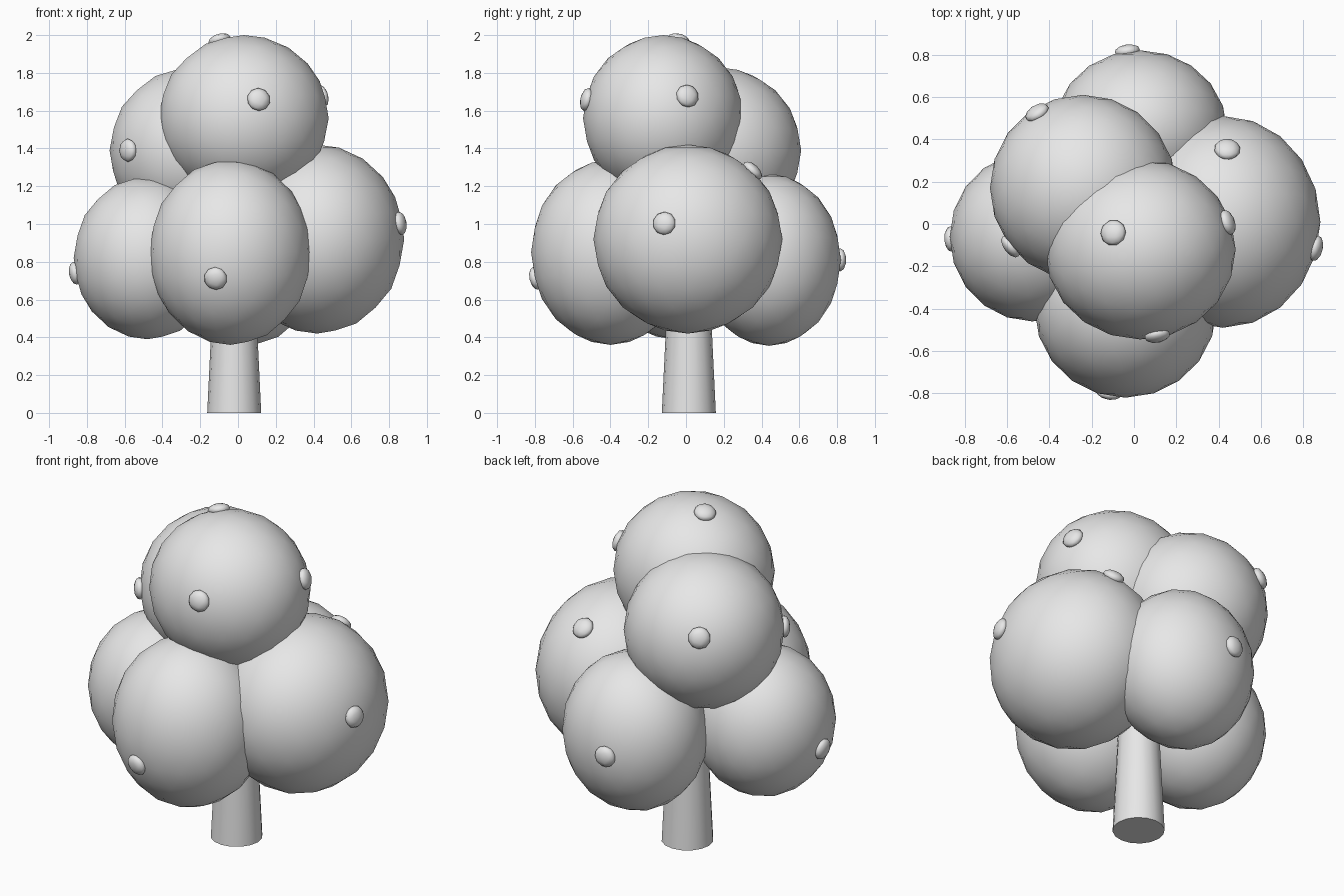
import bpy
from math import radians
from mathutils import Vector

cube = bpy.data.objects.get("Cube")
if cube:
    bpy.data.objects.remove(cube, do_unlink=True)

# One plain grey for the whole tree
grey = bpy.data.materials.new("plain_grey")
grey.use_nodes = True
colour = (0.8, 0.8, 0.8, 1)
grey.diffuse_color = colour
grey.node_tree.nodes["Principled BSDF"].inputs["Base Color"].default_value = colour


def finish(name, angle):
    obj = bpy.context.object
    obj.name = name
    obj.data.materials.append(grey)
    bpy.ops.object.transform_apply(location=False, rotation=True, scale=True)
    bpy.ops.object.shade_smooth_by_angle(angle=radians(angle))
    return obj


def ball(name, centre, radii, detail, rotation=(0, 0, 0)):
    bpy.ops.mesh.primitive_ico_sphere_add(
        subdivisions=detail, radius=1, location=centre, rotation=rotation)
    bpy.context.object.scale = radii
    return finish(name, 80)


# Tapered trunk reaching up into the leaves
bpy.ops.mesh.primitive_cone_add(
    vertices=16, radius1=0.143, radius2=0.095, depth=1, location=(-0.02, 0.015, 0.5))
finish("trunk", 40)

# Leaf clumps: centre, radii, and the fruit resting on each surface
clumps = {
    "top": ((0.03, -0.12, 1.56), (0.45, 0.425, 0.44),
            [(0.11, -0.53, 1.66), (0.45, 0.01, 1.68), (-0.1, -0.04, 1.98)]),
    "front": ((-0.04, -0.4, 0.85), (0.43, 0.42, 0.49),
              [(-0.12, -0.8, 0.71)]),
    "left": ((0.42, 0.01, 0.92), (0.46, 0.5, 0.5),
             [(0.84, -0.11, 1.0), (0.44, 0.35, 1.28)]),
    "right": ((-0.48, -0.06, 0.82), (0.39, 0.4, 0.43),
              [(-0.86, -0.07, 0.74)]),
    "back": ((0.03, 0.44, 0.81), (0.41, 0.38, 0.455),
             [(-0.03, 0.81, 0.81)]),
    "upper_back": ((-0.24, 0.17, 1.39), (0.44, 0.44, 0.44),
                   [(-0.6, -0.12, 1.39), (-0.46, 0.53, 1.53)]),
}

for place, (centre, radii, fruits) in clumps.items():
    ball(place + "_leaf_clump", centre, radii, 3)
    for number, spot in enumerate(fruits, 1):
        # Press each fruit onto the clump, flattened along the surface normal
        offset = Vector(spot) - Vector(centre)
        reach = Vector([o / r for o, r in zip(offset, radii)]).length
        normal = Vector([o / r ** 2 for o, r in zip(offset, radii)])
        turn = normal.to_track_quat("Z", "Y").to_euler()
        ball(f"{place}_fruit_{number}", Vector(centre) + offset / reach,
             (0.062, 0.062, 0.032), 2, turn)
